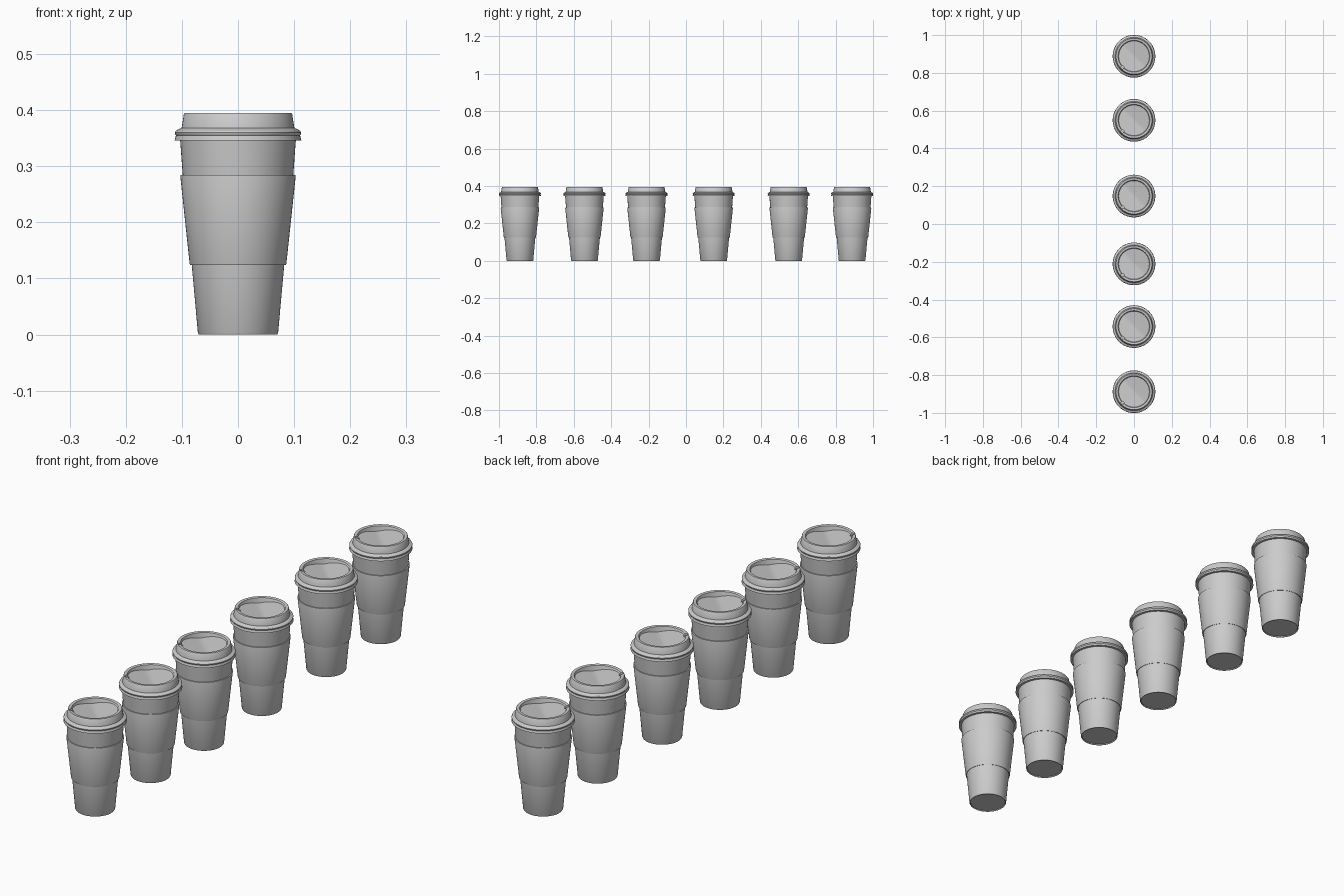
import bpy, bmesh, math
from mathutils import Vector

if "Cube" in bpy.data.objects:
    bpy.data.objects.remove(bpy.data.objects["Cube"])

SEG = 64
CUP_Y = [-0.888, -0.543, -0.211, 0.148, 0.549, 0.888]


def lathe(name, profile, height=None):
    """Revolve (r, z) points about z; height(x, y) overrides z where z is None."""
    bm = bmesh.new()
    rings = []
    for r, z in profile:
        ring = []
        for i in range(SEG if r > 0 else 1):
            a = 2 * math.pi * i / SEG
            x, y = r * math.cos(a), r * math.sin(a)
            ring.append(bm.verts.new((x, y, height(x, y) if z is None else z)))
        rings.append(ring)
    for a, b in zip(rings, rings[1:]):
        for i in range(SEG):
            j = (i + 1) % SEG
            quad = [a[i % len(a)], a[j % len(a)], b[j % len(b)], b[i % len(b)]]
            bm.faces.new(list(dict.fromkeys(quad)))
    bmesh.ops.recalc_face_normals(bm, faces=bm.faces)
    mesh = bpy.data.meshes.new(name)
    bm.to_mesh(mesh)
    bm.free()
    return mesh


def smooth(mesh):
    mesh.shade_smooth()
    mesh.set_sharp_from_angle(angle=math.radians(30))
    return mesh


def place(name, mesh, y=0.0):
    ob = bpy.data.objects.new(name, mesh)
    ob.location.y = y
    bpy.context.collection.objects.link(ob)
    return ob


# Paper cup with a slightly recessed base
cup = smooth(lathe("paper_cup", [
    (0, 0.004), (0.067, 0.004), (0.068, 0.0), (0.070, 0.0), (0.0715, 0.003),
    (0.0825, 0.125), (0.0985, 0.284), (0.1035, 0.352)]))

# Cardboard sleeve around the middle
sleeve = smooth(lathe("sleeve", [
    (0.0825, 0.125), (0.0855, 0.124), (0.0862, 0.126), (0.1028, 0.282),
    (0.1024, 0.284), (0.0985, 0.284)]))


# Lid floor: two slopes meeting in a diagonal valley
def floor_height(x, y):
    d = abs(x + y) / math.sqrt(2)
    return 0.373 + 0.20 * math.sqrt(d * d + 0.006 ** 2)


lid = lathe("lid", [
    (0, 0.353), (0.101, 0.353), (0.103, 0.346), (0.113, 0.346), (0.1105, 0.355),
    (0.112, 0.357), (0.1125, 0.360), (0.111, 0.363), (0.105, 0.3665),
    (0.1005, 0.368), (0.0965, 0.393), (0.095, 0.395), (0.086, 0.395),
    (0.084, 0.394), (0.081, None), (0.068, None), (0.054, None), (0.04, None),
    (0.027, None), (0.018, None), (0.011, None), (0.005, None), (0, None)],
    floor_height)

# Sip hole cut into the inner edge of the rim
bm = bmesh.new()
bmesh.ops.create_cone(bm, cap_ends=True, segments=16, radius1=0.008,
                      radius2=0.008, depth=0.04)
bmesh.ops.translate(bm, verts=bm.verts, vec=Vector((-0.061, -0.059, 0.392)))
cutter_mesh = bpy.data.meshes.new("sip_hole_cutter")
bm.to_mesh(cutter_mesh)
bm.free()
cutter = place("sip_hole_cutter", cutter_mesh)
cutter.hide_render = True
blank = place("lid_blank", lid)
mod = blank.modifiers.new("sip_hole", 'BOOLEAN')
mod.operation = 'DIFFERENCE'
mod.solver = 'EXACT'
mod.object = cutter
graph = bpy.context.evaluated_depsgraph_get()
lid_mesh = bpy.data.meshes.new_from_object(blank.evaluated_get(graph))
smooth(lid_mesh)
bpy.data.objects.remove(blank)
bpy.data.objects.remove(cutter)

# Row of six identical cups
for n, y in enumerate(CUP_Y, 1):
    place(f"paper_cup_{n}", cup, y)
    place(f"sleeve_{n}", sleeve, y)
    place(f"lid_{n}", lid_mesh, y)
